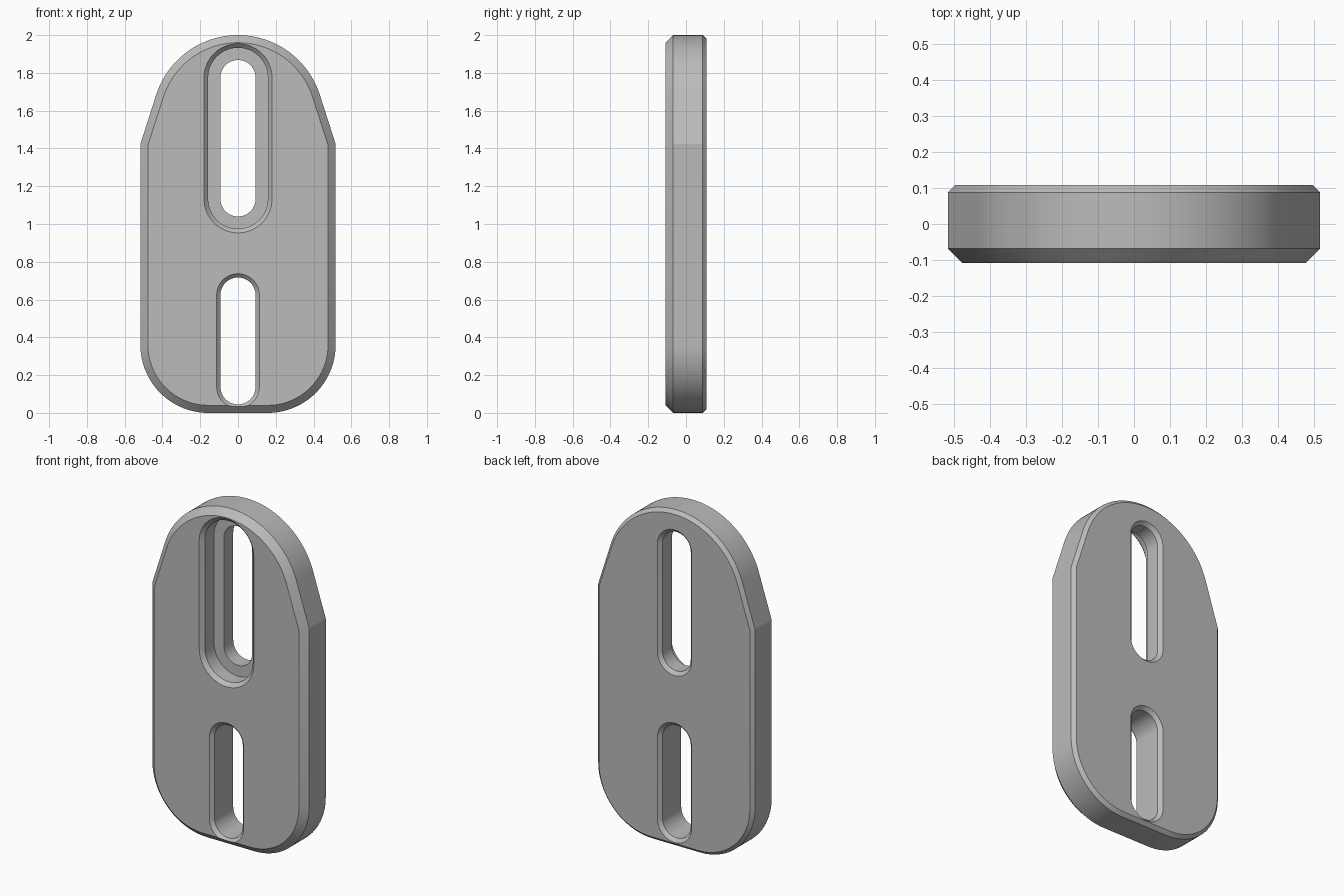
import bpy
import bmesh
from math import sin, cos, pi, radians

cube = bpy.data.objects.get("Cube")
if cube:
    bpy.data.objects.remove(cube, do_unlink=True)

# Plate dimensions
HALF_W, HALF_T = 0.517, 0.108
TOP_Z, TOP_R, TAPER = 1.545, 0.455, radians(17.8)
CORNER_X, CORNER_R = 0.157, 0.36
FRONT_BEVEL, BACK_BEVEL = 0.04, 0.02

steel = bpy.data.materials.new("plain grey")
steel.use_nodes = True
GREY = (0.5, 0.5, 0.5, 1)
steel.diffuse_color = GREY
steel.node_tree.nodes["Principled BSDF"].inputs["Base Color"].default_value = GREY


def arc(cx, cz, r, start, end, steps):
    angles = [start + (end - start) * i / steps for i in range(steps + 1)]
    return [(cx + r * cos(a), cz + r * sin(a)) for a in angles]


def plate_outline(inset):
    """Rounded foot, straight sides, tapered shoulders and a round top."""
    r, side = TOP_R - inset, HALF_W - inset
    shoulder_z = TOP_Z + (r - cos(TAPER) * side) / sin(TAPER)
    right = arc(CORNER_X, CORNER_R, CORNER_R - inset, -pi / 2, 0, 24)
    right.append((side, shoulder_z))
    right += arc(0, TOP_Z, r, TAPER, pi / 2, 24)
    return right + [(-x, z) for x, z in reversed(right[:-1])]


def slot_outline(low, high, r):
    return arc(0, high, r, 0, pi, 32) + arc(0, low, r, pi, 2 * pi, 32)


def loft(name, sections):
    """Solid through a list of (y, outline) sections."""
    bm = bmesh.new()
    rings = [[bm.verts.new((x, y, z)) for x, z in pts] for y, pts in sections]
    for a, b in zip(rings, rings[1:]):
        for i in range(len(a)):
            j = (i + 1) % len(a)
            bm.faces.new((a[i], a[j], b[j], b[i]))
    bm.faces.new(rings[0])
    bm.faces.new(rings[-1])
    bmesh.ops.recalc_face_normals(bm, faces=bm.faces)
    mesh = bpy.data.meshes.new(name)
    bm.to_mesh(mesh)
    bm.free()
    obj = bpy.data.objects.new(name, mesh)
    bpy.context.collection.objects.link(obj)
    mesh.materials.append(steel)
    return obj


def slot_cutter(name, low, high, steps):
    return loft(name, [(y, slot_outline(low, high, r)) for y, r in steps])


# Bevelled plate body
plate = loft("slotted_plate", [
    (-HALF_T, plate_outline(FRONT_BEVEL)),
    (-HALF_T + FRONT_BEVEL, plate_outline(0)),
    (HALF_T - BACK_BEVEL, plate_outline(0)),
    (HALF_T, plate_outline(BACK_BEVEL)),
])

# Slot cutters: flared mouths run slightly past both faces
SLOT_R, STEP_R = 0.093, 0.158
back_mouth = [(0.088, SLOT_R), (0.128, SLOT_R + 0.04)]
cutters = [
    slot_cutter("upper_slot_cutter", 1.133, 1.775,
                [(-0.128, STEP_R + 0.042), (-0.086, STEP_R), (0, STEP_R),
                 (0, SLOT_R)] + back_mouth),
    slot_cutter("lower_slot_cutter", 0.138, 0.624,
                [(-0.128, SLOT_R + 0.04), (-0.088, SLOT_R)] + back_mouth),
]

bpy.ops.object.select_all(action='DESELECT')
plate.select_set(True)
bpy.context.view_layer.objects.active = plate
for cutter in cutters:
    cutter.hide_render = True
    mod = plate.modifiers.new(cutter.name, 'BOOLEAN')
    mod.operation = 'DIFFERENCE'
    mod.solver = 'EXACT'
    mod.object = cutter
    bpy.ops.object.modifier_apply(modifier=mod.name)
    bpy.data.objects.remove(cutter, do_unlink=True)

# Smooth arcs, crisp bevels
bpy.ops.object.shade_smooth_by_angle(angle=radians(14))
